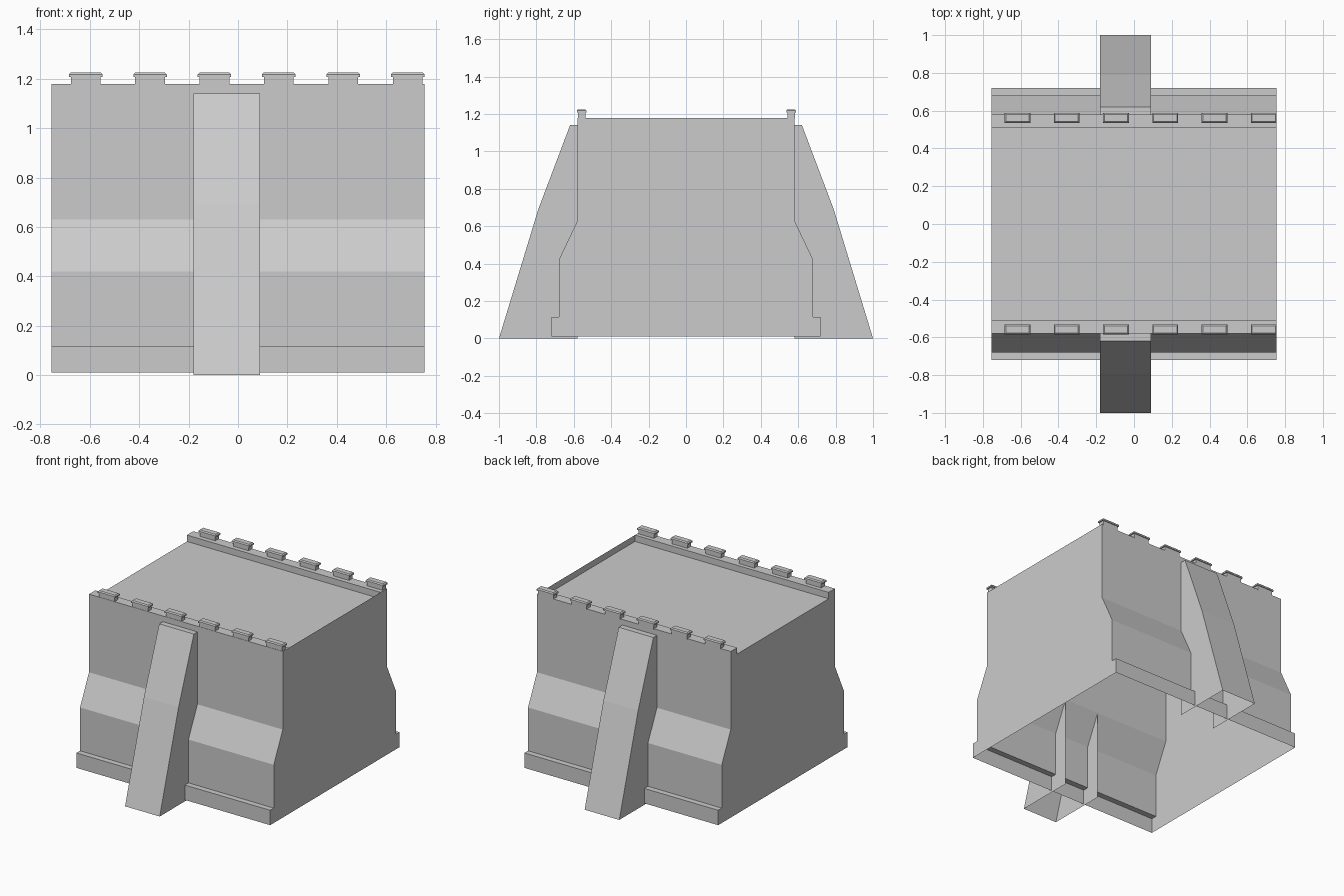
import bpy, bmesh

if "Cube" in bpy.data.objects:
    bpy.data.objects.remove(bpy.data.objects["Cube"])

X0, X1 = -0.755, 0.755


def add_object(name, bm):
    mesh = bpy.data.meshes.new(name)
    bm.to_mesh(mesh)
    bm.free()
    obj = bpy.data.objects.new(name, mesh)
    bpy.context.collection.objects.link(obj)
    return obj


def shell(name, path, x0, x1, left, right):
    """Sweep an open y-z path along x, then close the two ends with flat sheets."""
    bm = bmesh.new()
    a = [bm.verts.new((x0, y, z)) for y, z in path]
    b = [bm.verts.new((x1, y, z)) for y, z in path]
    for i in range(len(path) - 1):
        bm.faces.new((a[i], b[i], b[i + 1], a[i + 1]))
    bm.faces.new([bm.verts.new((x0, y, z)) for y, z in left])
    bm.faces.new([bm.verts.new((x1, y, z)) for y, z in reversed(right)])
    bmesh.ops.remove_doubles(bm, verts=bm.verts, dist=0.0001)
    return add_object(name, bm)


def mirrored(points):
    return points + [(-y, z) for y, z in reversed(points)]


# Wall section with plinth, battered foot, parapet and sunken walkway; open underneath
outer = [(-0.72, 0.01), (-0.72, 0.115), (-0.68, 0.115), (-0.68, 0.42),
         (-0.58, 0.63), (-0.58, 1.18)]
full = mirrored(outer + [(-0.51, 1.18), (-0.51, 1.135)])
# The right end sheet rises to the parapet top, the left one stops at the walkway
shell("wall_section", full, X0, X1, full, mirrored(outer))

# Hollow buttresses on both faces
slope = [(-1.0, 0.0), (-0.79, 0.69), (-0.62, 1.14), (-0.58, 1.14)]
side = slope + [(-0.58, 0.0)]
shell("front_buttress", slope, -0.18, 0.09, side, side)
slope_back = [(-y, z) for y, z in reversed(slope)]
side_back = [(-y, z) for y, z in reversed(side)]
shell("back_buttress", slope_back, -0.18, 0.09, side_back, side_back)


def merlon(name, cx, cy):
    """Small block with an overhanging, chamfered cap, stacked from rectangles."""
    bm = bmesh.new()
    levels = [(0.06, 0.02, 1.175), (0.06, 0.02, 1.208), (0.068, 0.026, 1.208),
              (0.068, 0.026, 1.218), (0.061, 0.019, 1.225)]
    rings = [[bm.verts.new((cx + sx * w, cy + sy * d, z))
              for sx, sy in ((-1, -1), (1, -1), (1, 1), (-1, 1))]
             for w, d, z in levels]
    for lo, hi in zip(rings, rings[1:]):
        for i in range(4):
            j = (i + 1) % 4
            bm.faces.new((lo[i], lo[j], hi[j], hi[i]))
    bm.faces.new(rings[-1])
    add_object(name, bm)


# Merlons along both parapets
for label, y in (("front", -0.558), ("back", 0.562)):
    for i in range(6):
        merlon(f"{label}_merlon_{i + 1}", -0.617 + 0.2608 * i, y)
